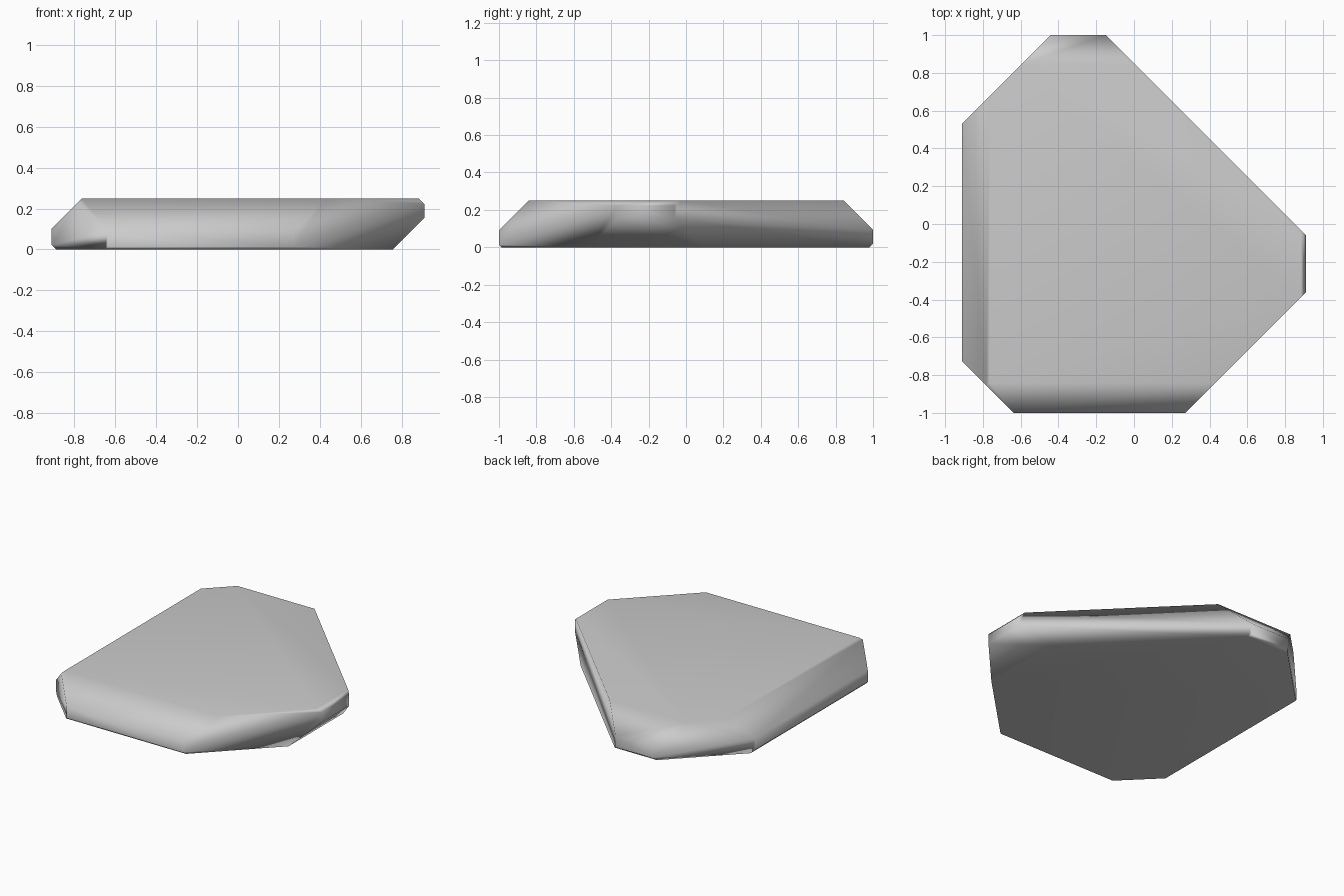
import bpy, bmesh
from mathutils import Vector

if "Cube" in bpy.data.objects:
    bpy.data.objects.remove(bpy.data.objects["Cube"])

# Faceted slab: a block trimmed by 45 degree planes (direction, limit of dot product)
CUTS = [
    ((1, 1, 0), 0.85), ((1, -1, 0), 1.273), ((-1, 1, 0), 1.44), ((-1, -1, 0), 1.637),   # plan corners
    ((1, 0, 1), 1.134), ((1, 0, -1), 0.757), ((-1, 0, 1), 1.014), ((-1, 0, -1), 0.89),  # left / right bevels
    ((0, 1, 1), 1.094), ((0, 1, -1), 0.98), ((0, -1, 1), 1.09), ((0, -1, -1), 0.987),   # front / back bevels
]
HALF_X, HALF_Y, HEIGHT = 0.911, 1.0, 0.25

# Starting block
bm = bmesh.new()
bmesh.ops.create_cube(bm, size=1)
for v in bm.verts:
    v.co = Vector((v.co.x * 2 * HALF_X, v.co.y * 2 * HALF_Y, (v.co.z + 0.5) * HEIGHT))

# Trim each plane and cap the opening
for direction, limit in CUTS:
    n = Vector(direction)
    bmesh.ops.bisect_plane(bm, geom=bm.verts[:] + bm.edges[:] + bm.faces[:], dist=1e-5,
                           plane_co=n * (limit / n.length_squared), plane_no=n, clear_outer=True)
    rim = [e for e in bm.edges if e.is_boundary]
    if rim:
        bmesh.ops.holes_fill(bm, edges=rim, sides=0)
bmesh.ops.recalc_face_normals(bm, faces=bm.faces[:])

mesh = bpy.data.meshes.new("stone_slab")
bm.to_mesh(mesh)
bm.free()
slab = bpy.data.objects.new("stone_slab", mesh)
bpy.context.collection.objects.link(slab)

# Soft bevels, crisp vertical sides
bpy.context.view_layer.objects.active = slab
slab.select_set(True)
bpy.ops.object.shade_smooth_by_angle(angle=1.1)
weighted = slab.modifiers.new("weighted_normals", 'WEIGHTED_NORMAL')
weighted.keep_sharp = True
